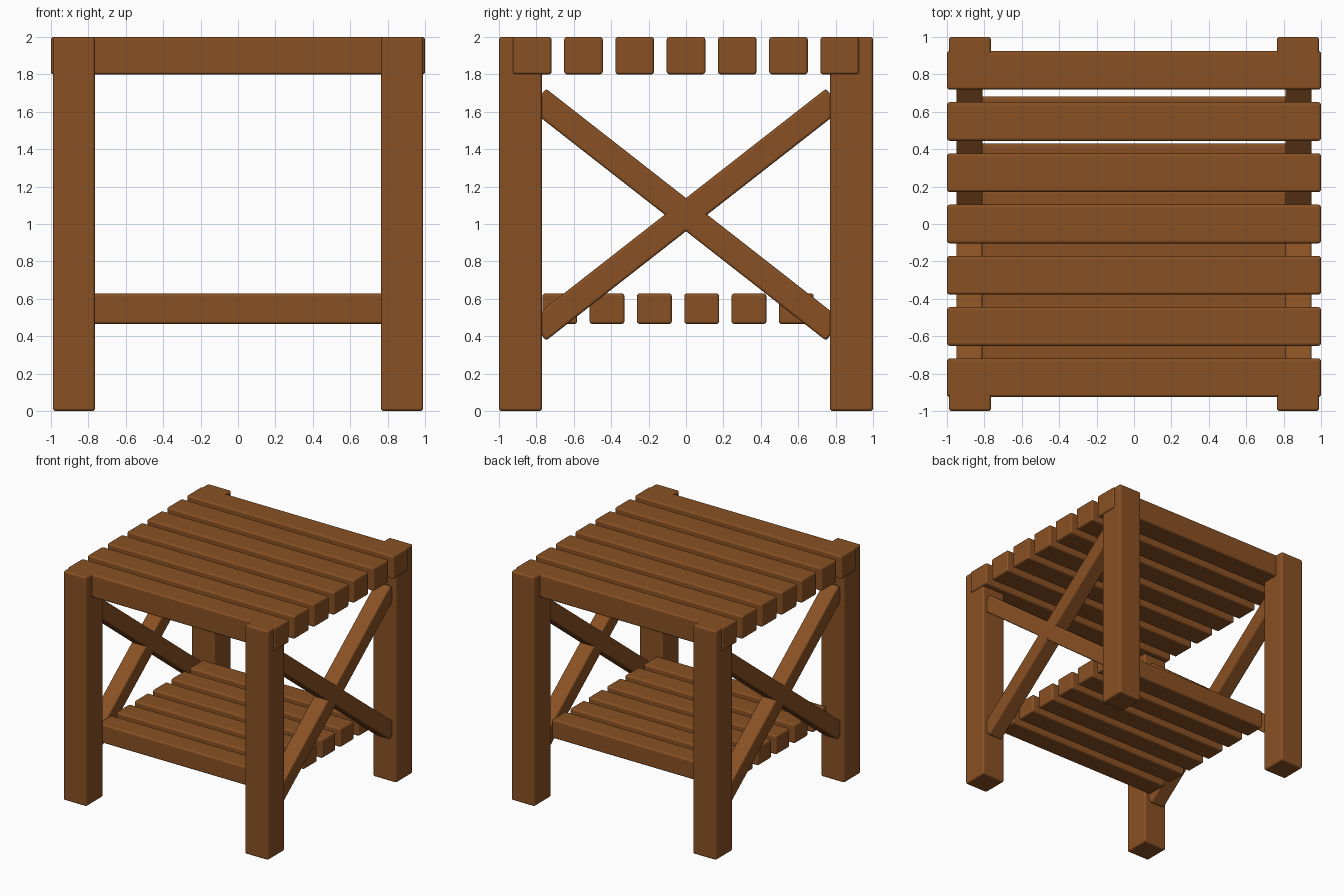
import bpy
import bmesh
from math import radians
from mathutils import Matrix, Vector

default = bpy.data.objects.get("Cube")
if default:
    bpy.data.objects.remove(default, do_unlink=True)

# Single wood colour
wood = bpy.data.materials.new("brown_wood")
wood.use_nodes = True
COLOUR = (0.25, 0.082, 0.017, 1)
wood.diffuse_color = COLOUR
bsdf = next(n for n in wood.node_tree.nodes if n.type == 'BSDF_PRINCIPLED')
bsdf.inputs["Base Color"].default_value = COLOUR
bsdf.inputs["Roughness"].default_value = 0.7


def beam(name, centre, size, tilt=0):
    """Timber with softened edges, tilted about the x axis."""
    bm = bmesh.new()
    bmesh.ops.create_cube(bm, size=1)
    bmesh.ops.scale(bm, vec=Vector(size), verts=bm.verts)
    bmesh.ops.bevel(bm, geom=bm.edges[:], offset=0.014, segments=3,
                    profile=0.5, affect='EDGES')
    mesh = bpy.data.meshes.new(name)
    bm.to_mesh(mesh)
    bm.free()
    mesh.materials.append(wood)
    obj = bpy.data.objects.new(name, mesh)
    obj.matrix_world = Matrix.Translation(centre) @ Matrix.Rotation(tilt, 4, 'X')
    bpy.context.collection.objects.link(obj)
    return obj


# Four corner legs
for side, sx in (("left", 1), ("right", -1)):
    for end, sy in (("front", -1), ("back", 1)):
        beam(f"{end}_{side}_leg", (sx * 0.877, sy * 0.885, 1), (0.225, 0.23, 2))

    # Crossed braces on each side
    for label, direction in (("rising", 1), ("falling", -1)):
        beam(f"{side}_{label}_brace", (sx * 0.88, 0, 1.05), (0.14, 2.01, 0.14),
             direction * radians(38))

# Table top slats
for i in range(7):
    beam(f"top_slat_{i + 1}", (0, (i - 3) * 0.274, 1.9), (2, 0.206, 0.2))

# Lower shelf slats
for i in range(6):
    beam(f"shelf_slat_{i + 1}", (0, -0.675 + i * 0.253, 0.547), (1.64, 0.186, 0.163))
